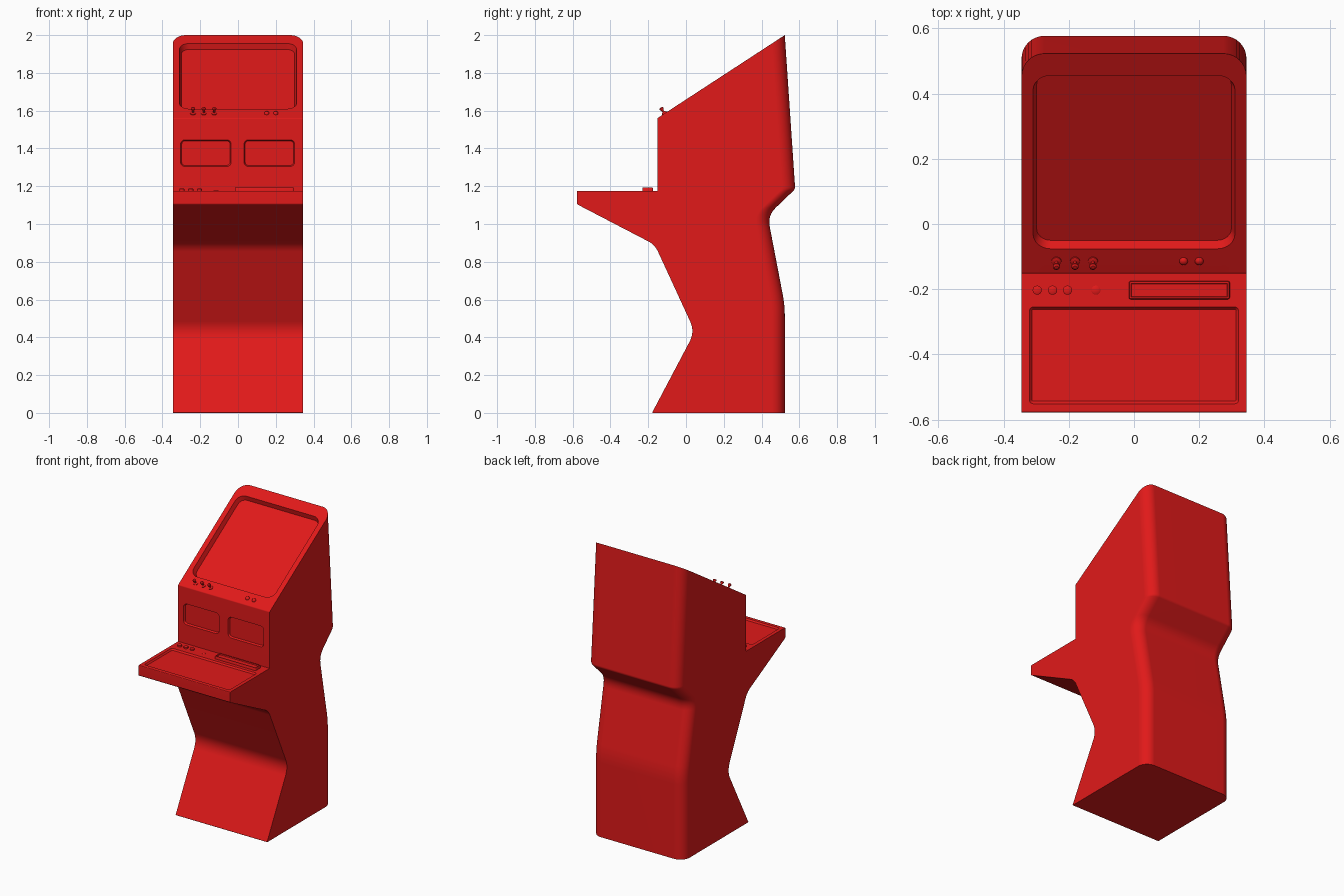
import bpy, bmesh
from math import sin, cos, pi, atan2, hypot
from mathutils import Matrix, Vector

if "Cube" in bpy.data.objects:
    bpy.data.objects.remove(bpy.data.objects["Cube"])

red = bpy.data.materials.new("red")
red.diffuse_color = (0.75, 0.01, 0.01, 1)
red.use_nodes = True
red.node_tree.nodes["Principled BSDF"].inputs["Base Color"].default_value = red.diffuse_color

HALF_W = 0.345
SLOPE = 0.44 / 0.673
TILT = atan2(0.44, 0.673)


def finish(bm, name):
    bmesh.ops.recalc_face_normals(bm, faces=bm.faces)
    mesh = bpy.data.meshes.new(name)
    bm.to_mesh(mesh)
    bm.free()
    ob = bpy.data.objects.new(name, mesh)
    bpy.context.collection.objects.link(ob)
    mesh.materials.append(red)
    return ob


def smooth(ob):
    bpy.ops.object.select_all(action='DESELECT')
    ob.select_set(True)
    bpy.context.view_layer.objects.active = ob
    bpy.ops.object.shade_smooth_by_angle(angle=0.6)


def skin(bm, rings):
    n = len(rings[0])
    for a, b in zip(rings, rings[1:]):
        for i in range(n):
            j = (i + 1) % n
            bm.faces.new((a[i], a[j], b[j], b[i]))
    bm.faces.new(rings[0])
    bm.faces.new(rings[-1])


def stack(name, loc, tilt, w, h, r, levels, seg=6):
    """Rounded rectangle w x h lofted through (inset, height) levels."""
    mat = Matrix.Translation(loc) @ Matrix.Rotation(tilt, 4, 'X')
    bm = bmesh.new()
    rings = []
    for inset, z in levels:
        rr = max(r - inset, 0.001)
        cx, cy = w / 2 - inset - rr, h / 2 - inset - rr
        ring = []
        for q, (sx, sy) in enumerate(((1, 1), (-1, 1), (-1, -1), (1, -1))):
            for k in range(seg + 1):
                t = (q + k / seg) * pi / 2
                ring.append(mat @ Vector((sx * cx + rr * cos(t), sy * cy + rr * sin(t), z)))
        rings.append([bm.verts.new(p) for p in ring])
    skin(bm, rings)
    bmesh.ops.remove_doubles(bm, verts=bm.verts, dist=1e-5)
    return finish(bm, name)


def on_slope(x, y):
    return (x, y, 1.56 + SLOPE * (y + 0.15))


# Side profile: y, z, corner rounding, belongs to the back
profile = [
    (-0.18, 0, 0.004, 0), (0.523, 0, 0, 1), (0.523, 0.57, 0.06, 1),
    (0.432, 1.045, 0.06, 1), (0.578, 1.185, 0.012, 1), (0.523, 2.0, 0, 1),
    (-0.152, 1.56, 0.005, 0), (-0.152, 1.175, 0, 0), (-0.578, 1.175, 0.006, 0),
    (-0.578, 1.105, 0.006, 0), (-0.165, 0.89, 0.04, 0), (0.047, 0.43, 0.06, 0),
]
pts = []
for i, (y, z, t, back) in enumerate(profile):
    p = Vector((y, z))
    if t == 0:
        pts.append((p, back))
        continue
    a = (Vector(profile[i - 1][:2]) - p).normalized() * t
    b = (Vector(profile[(i + 1) % len(profile)][:2]) - p).normalized() * t
    n = 8 if t > 0.03 else 3
    for k in range(n + 1):
        s = k / n
        pts.append((p + a * (1 - s) ** 2 + b * s ** 2, back))

# Cabinet body: slices across the width, back pulled in at the rounded corners
R = 0.07
cols = [(HALF_W - R * (1 - cos(k * pi / 16)), R * (1 - sin(k * pi / 16))) for k in range(9)]
cols += [(-x, d) for x, d in reversed(cols)]
bm = bmesh.new()
rings = []
for x, d in cols:
    ring = []
    for p, back in pts:
        y, z = p
        if back:
            y -= d
            if z > 1.99:
                # the top edge slides down along the sloping face
                z -= d * SLOPE
        ring.append(bm.verts.new((x, y, z)))
    rings.append(ring)
skin(bm, rings)
bmesh.ops.dissolve_limit(bm, angle_limit=0.005, verts=bm.verts, edges=bm.edges)
body = finish(bm, "cabinet_body")

# Recesses: screen, two front panels, control deck
cutters = [
    stack("screen_cutter", on_slope(0, 0.19), TILT, 0.62, 0.635, 0.055,
          [(0, 0.02), (0, 0), (0.011, -0.03)]),
    stack("deck_cutter", (0, -0.403, 1.175), 0, 0.642, 0.297, 0.012,
          [(0, 0.02), (0, 0), (0.008, -0.01)]),
]
for x in (-0.17, 0.166):
    cutters.append(stack("panel_cutter", (x, -0.152, 1.375), pi / 2, 0.268, 0.142, 0.024,
                         [(0, 0.02), (0, 0), (0.006, -0.012)]))
bpy.context.view_layer.objects.active = body
for c in cutters:
    c.hide_render = True
    m = body.modifiers.new("recess", 'BOOLEAN')
    m.operation = 'DIFFERENCE'
    m.solver = 'EXACT'
    m.object = c
    bpy.ops.object.modifier_apply(modifier=m.name)
    bpy.data.objects.remove(c)
smooth(body)
wn = body.modifiers.new("flat_faces", 'WEIGHTED_NORMAL')
wn.keep_sharp = True

# Raised slot tray on the deck, with a sunken top
smooth(stack("deck_tray", (0.139, -0.203, 1.175), 0, 0.31, 0.056, 0.006,
             [(0, -0.005), (0, 0.015), (0.002, 0.018), (0.007, 0.018), (0.009, 0.011)], 3))

# Deck buttons
for i, x in enumerate((-0.297, -0.25, -0.204, -0.117)):
    top = 0.012 if i < 3 else 0.003
    smooth(stack(f"deck_button_{i + 1}", (x, -0.203, 1.175), 0, 0.028, 0.028, 0.014,
                 [(0, -0.004), (0, top - 0.002), (0.003, top)], 5))

# Toggle switches below the screen
for i, x in enumerate((-0.238, -0.181, -0.126)):
    smooth(stack(f"toggle_switch_{i + 1}", on_slope(x, -0.113), TILT, 0.03, 0.03, 0.015,
                 [(0, -0.004), (0, 0.005), (0.010, 0.008), (0.009, 0.02), (0.004, 0.028),
                  (0.004, 0.034), (0.009, 0.038)], 5))

# Domed push buttons below the screen
for i, x in enumerate((0.152, 0.2)):
    smooth(stack(f"push_button_{i + 1}", on_slope(x, -0.113), TILT, 0.026, 0.026, 0.013,
                 [(0, -0.004), (0, 0.004), (0.003, 0.009), (0.008, 0.012)], 5))
